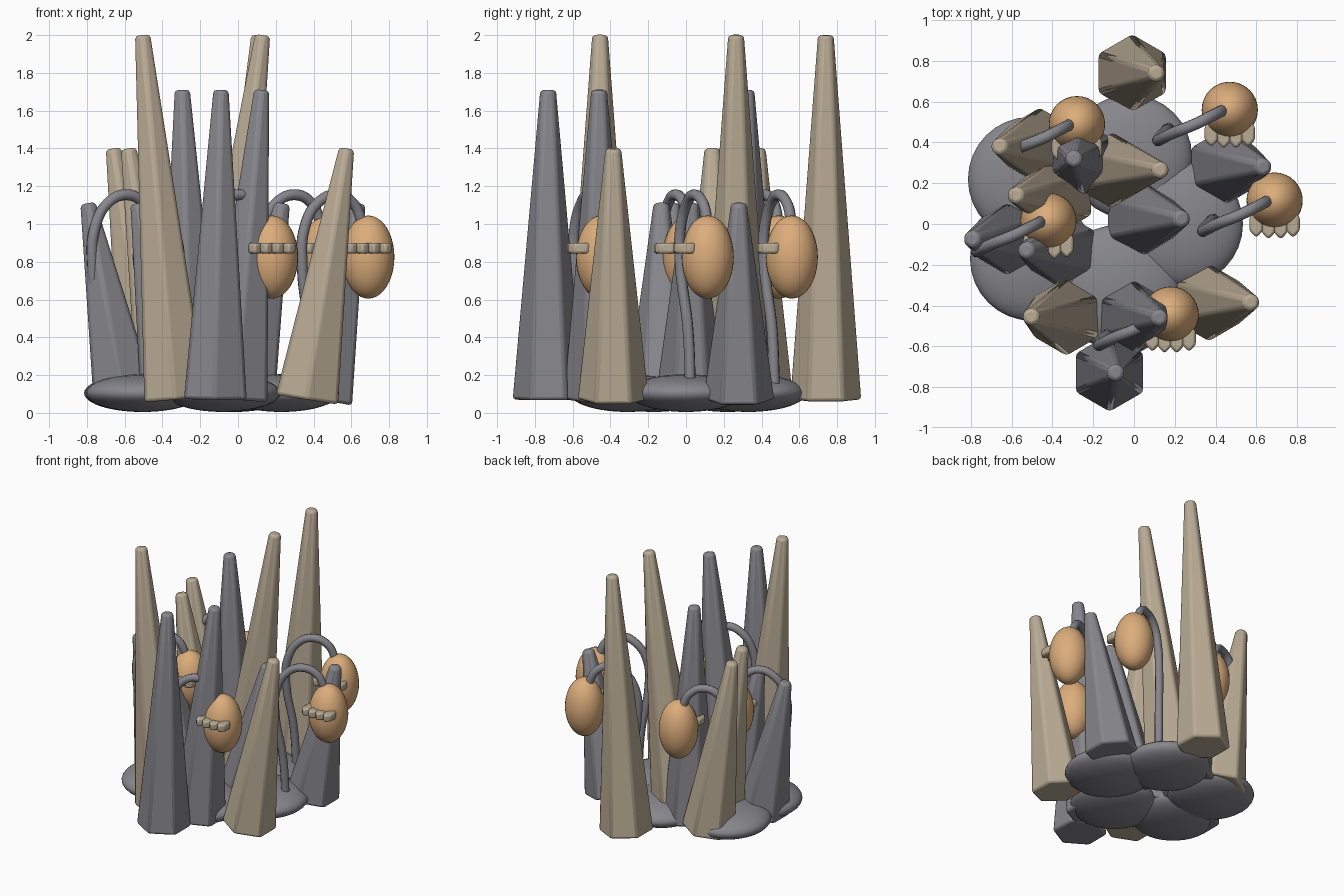
import bpy, bmesh, math
from mathutils import Vector, Matrix

if "Cube" in bpy.data.objects:
    bpy.data.objects.remove(bpy.data.objects["Cube"])


def material(name, rgb):
    m = bpy.data.materials.new(name)
    m.diffuse_color = (*rgb, 1)
    m.use_nodes = True
    m.node_tree.nodes["Principled BSDF"].inputs["Base Color"].default_value = m.diffuse_color
    return m


GREY = material("slate grey", (0.24, 0.24, 0.265))
TAN = material("sand tan", (0.49, 0.41, 0.30))
ORANGE = material("soft orange", (0.72, 0.42, 0.20))


def finish(ob, mat, bevel=0.0, angle=35):
    ob.data.materials.append(mat)
    bpy.ops.object.select_all(action='DESELECT')
    ob.select_set(True)
    bpy.context.view_layer.objects.active = ob
    if bevel:
        mod = ob.modifiers.new("soft_edges", 'BEVEL')
        mod.width, mod.segments = bevel, 2
        mod.limit_method = 'NONE'
    bpy.ops.object.shade_smooth_by_angle(angle=math.radians(angle))


def add_mesh(name, bm):
    me = bpy.data.meshes.new(name)
    bmesh.ops.recalc_face_normals(bm, faces=bm.faces)
    bm.to_mesh(me)
    bm.free()
    ob = bpy.data.objects.new(name, me)
    bpy.context.collection.objects.link(ob)
    return ob


def hex_prism(bm, r0, r1, z0, z1, sy=1.0, at=(0, 0, 0)):
    """Six-sided frustum with corners pointing along +-y."""
    rings = []
    for r, z in ((r0, z0), (r1, z1)):
        rings.append([bm.verts.new((at[0] + r * math.sin(k * math.pi / 3),
                                    at[1] + r * sy * math.cos(k * math.pi / 3),
                                    at[2] + z)) for k in range(6)])
    for k in range(6):
        n = (k + 1) % 6
        bm.faces.new((rings[0][k], rings[0][n], rings[1][n], rings[1][k]))
    bm.faces.new(rings[0])
    bm.faces.new(rings[1])


def ellipsoid(name, centre, radii, mat):
    bm = bmesh.new()
    bmesh.ops.create_uvsphere(bm, u_segments=32, v_segments=20, radius=1,
                              matrix=Matrix.LocRotScale(centre, None, radii))
    finish(add_mesh(name, bm), mat, angle=60)


def spire(name, base, tip, height, mat):
    """Leaning tapered spire from base (x, y) to tip (x, y)."""
    a, b = Vector((*base, 0.07)), Vector((*tip, height))
    axis = b - a
    bm = bmesh.new()
    hex_prism(bm, 0.192, 0.046, 0, axis.length)
    rot = Vector((0, 0, 1)).rotation_difference(axis)
    bm.transform(Matrix.LocRotScale(a, rot, None))
    finish(add_mesh(name, bm), mat, bevel=0.018)


# Flattened ground pads
for i, (x, y) in enumerate([(-0.51, 0.22), (-0.50, -0.17), (0.23, 0.0),
                            (-0.02, 0.33), (-0.08, -0.31)]):
    ellipsoid(f"ground_pad_{i}", Vector((x, y, 0.105)), Vector((0.305, 0.305, 0.1)), GREY)

# Tan spires: base, tip, height
for i, s in enumerate([((-0.01, 0.74), (0.11, 0.74), 2.0),
                       ((-0.12, 0.265), (0.13, 0.265), 2.0),
                       ((-0.33, -0.455), (-0.505, -0.455), 2.0),
                       ((0.365, -0.385), (0.575, -0.385), 1.4),
                       ((-0.46, 0.38), (-0.66, 0.38), 1.4),
                       ((-0.37, 0.14), (-0.58, 0.14), 1.4)]):
    spire(f"tan_spire_{i}", *s, TAN)

# Grey spires
for i, s in enumerate([((-0.25, 0.32), (-0.295, 0.32), 1.71),
                       ((-0.12, -0.73), (-0.09, -0.73), 1.71),
                       ((-0.01, -0.46), (0.125, -0.46), 1.71),
                       ((0.44, 0.28), (0.635, 0.28), 1.11),
                       ((0.03, 0.025), (0.235, 0.025), 1.11),
                       ((-0.35, -0.13), (-0.53, -0.13), 1.11),
                       ((-0.60, -0.075), (-0.795, -0.075), 1.11)]):
    spire(f"grey_spire_{i}", *s, GREY)


# Curved stem, relative to the pod it carries
STEM = [(-0.30, -0.09, 0.10), (-0.315, -0.105, 0.45), (-0.35, -0.145, 0.78),
        (-0.34, -0.145, 0.97), (-0.27, -0.11, 1.11), (-0.17, -0.07, 1.155),
        (-0.08, -0.025, 1.11), (-0.03, 0.0, 1.0)]


def stem(name, x, y):
    cu = bpy.data.curves.new(name + "_path", 'CURVE')
    cu.dimensions = '3D'
    cu.bevel_depth, cu.bevel_resolution, cu.resolution_u = 0.029, 3, 6
    cu.use_fill_caps = True
    sp = cu.splines.new('BEZIER')
    sp.bezier_points.add(len(STEM) - 1)
    for p, (dx, dy, z) in zip(sp.bezier_points, STEM):
        p.co = (x + dx, y + dy, z)
        p.handle_left_type = p.handle_right_type = 'AUTO'
    tmp = bpy.data.objects.new(name + "_path", cu)
    bpy.context.collection.objects.link(tmp)
    me = bpy.data.meshes.new_from_object(
        tmp.evaluated_get(bpy.context.evaluated_depsgraph_get()))
    bpy.data.objects.remove(tmp)
    ob = bpy.data.objects.new(name, me)
    bpy.context.collection.objects.link(ob)
    me.materials.clear()
    finish(ob, GREY, angle=50)


# Hanging pods, each with a stem and a row of four teeth
for i, (x, y) in enumerate([(0.69, 0.115), (0.47, 0.56), (-0.28, 0.49),
                            (-0.42, 0.015), (0.18, -0.445)]):
    ellipsoid(f"pod_{i}", Vector((x, y, 0.825)), Vector((0.138, 0.138, 0.22)), ORANGE)
    stem(f"stem_{i}", x, y)
    bm = bmesh.new()
    for k in range(4):
        off = (k - 1.5) * 0.06
        hex_prism(bm, 0.039, 0.039, -0.028, 0.028, sy=1.75,
                  at=(x + off, y - (0.122 if k in (1, 2) else 0.114), 0.872))
    finish(add_mesh(f"teeth_{i}", bm), TAN, bevel=0.013)
